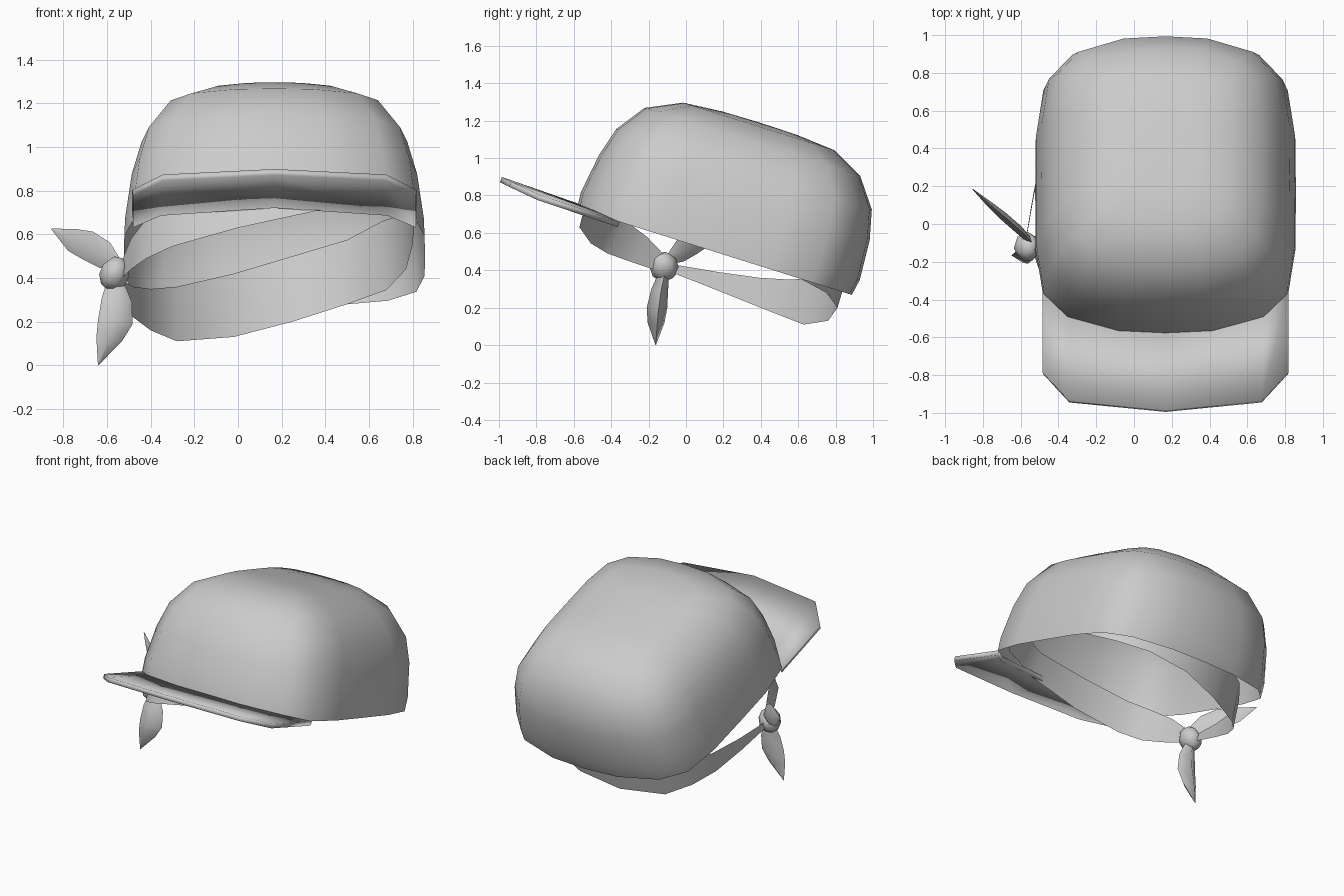
import bpy, bmesh, math
from mathutils import Vector

if "Cube" in bpy.data.objects:
    bpy.data.objects.remove(bpy.data.objects["Cube"])

CX = 0.167  # centre line of the cap


def make(name, verts, faces, angle=50):
    me = bpy.data.meshes.new(name)
    me.from_pydata([tuple(v) for v in verts], [], faces)
    bm = bmesh.new()
    bm.from_mesh(me)
    bmesh.ops.recalc_face_normals(bm, faces=bm.faces)
    bm.to_mesh(me)
    bm.free()
    ob = bpy.data.objects.new(name, me)
    bpy.context.collection.objects.link(ob)
    bpy.ops.object.select_all(action='DESELECT')
    bpy.context.view_layer.objects.active = ob
    ob.select_set(True)
    bpy.ops.object.shade_smooth_by_angle(angle=math.radians(angle))
    return ob


def skin(rows, n, closed=True):
    """Quads between consecutive rows of n points."""
    return [(r * n + i, r * n + (i + 1) % n, (r + 1) * n + (i + 1) % n, (r + 1) * n + i)
            for r in range(rows - 1) for i in range(n if closed else n - 1)]


# Crown: rounded-square rings stacked along a tilted axis, open below
quarter = [(0, .77), (.25, .757), (.52, .678), (.65, .542), (.688, .30)]
half = quarter + [(.69, 0)] + [(x, -u) for x, u in reversed(quarter)]
plan = half + [(-x, u) for x, u in reversed(half[1:-1])]
# height along axis, width scale, length scale, shift along length
levels = [(.522, 1, 1, -.005), (.61, .995, 1.015, 0), (.83, .95, .985, .01), (.99, .885, .93, .014),
          (1.143, .73, .785, .012), (1.232, .49, .55, .02), (1.25, .25, .27, .02)]


def tilt(x, u, n):
    return (CX + x, .954 * u + .3 * n, -.3 * u + .954 * n)


verts = [tilt(x * sx, u * su + s, n) for n, sx, su, s in levels for x, u in plan]
N = len(plan)
faces = skin(len(levels), N)
verts.append(tilt(0, .02, 1.253))
last = (len(levels) - 1) * N
faces += [(last + i, last + (i + 1) % N, len(verts) - 1) for i in range(N)]
make("crown", verts, faces)

# Visor: front and back edges bridged, then given thickness
front = [(0, -.99, .885), (.51, -.94, .86), (.65, -.79, .79)]
back = [(0, -.56, .735), (.52, -.48, .70), (.65, -.36, .645)]


def mirrored(row):
    return [(CX - x, y, z) for x, y, z in reversed(row[1:])] + [(CX + x, y, z) for x, y, z in row]


f, b = mirrored(front), mirrored(back)
visor = make("visor", f + b, skin(2, len(f), False), 40)
sol = visor.modifiers.new("thickness", 'SOLIDIFY')
sol.thickness = .03
sol.offset = 0

# Cloth band: loop from the knot round the front, right, back and home (x, y, low z, high z)
band = [(-.54, -.13, .39, .46), (-.49, -.28, .44, .58), (-.42, -.42, .49, .67), (-.30, -.51, .545, .73),
        (0, -.57, .63, .81), (.37, -.55, .71, .86), (.66, -.44, .75, .90), (.78, -.28, .74, .91),
        (.81, 0, .68, .86), (.80, .28, .55, .75), (.77, .45, .44, .69), (.68, .63, .345, .66),
        (.50, .75, .28, .575), (.25, .81, .20, .50), (-.02, .76, .13, .42), (-.28, .63, .11, .36),
        (-.40, .50, .16, .35), (-.48, .35, .22, .36), (-.53, .15, .30, .39), (-.57, -.08, .39, .43)]
low = [(x, y, a) for x, y, a, c in band]
# the upper edge leans with the crown wall
high = [(x - (.02 if x > .6 else 0), y + (.3 if y > 0 else .5) * (c - a), c) for x, y, a, c in band]
make("cloth_band", low + high, skin(2, len(band), False), 60)

# Knot
bpy.ops.mesh.primitive_uv_sphere_add(segments=7, ring_count=5, radius=1, location=(-.565, -.12, .42),
                                     rotation=(.3, .4, 0))
knot = bpy.context.object
knot.name = "knot"
knot.scale = (.07, .08, .082)
bpy.ops.object.shade_smooth_by_angle(angle=math.radians(50))


# Knot tails: flattened leaves (path centre, half width along a side vector, half depth)
def leaf(name, path, side, deep):
    side, deep = Vector(side).normalized(), Vector(deep).normalized()
    vs = []
    for x, y, z, w, d in path:
        c = Vector((x, y, z))
        vs += [c + side * w, c + deep * d, c - side * w, c - deep * d]
    make(name, vs, skin(len(path), 4), 75)


leaf("upper_tail", [(-.55, -.09, .46, .03, .015), (-.61, -.03, .505, .065, .022), (-.69, .04, .55, .07, .022),
                    (-.76, .10, .575, .055, .016), (-.855, .185, .625, .002, .002)],
     (.4, -.3, 1), (.7, .7, 0))
leaf("lower_tail", [(-.56, -.12, .38, .04, .03), (-.555, -.14, .30, .07, .045), (-.562, -.155, .20, .08, .055),
                    (-.59, -.16, .12, .06, .045), (-.64, -.162, .002, .002, .002)],
     (1, .1, -.15), (0, 1, 0))
